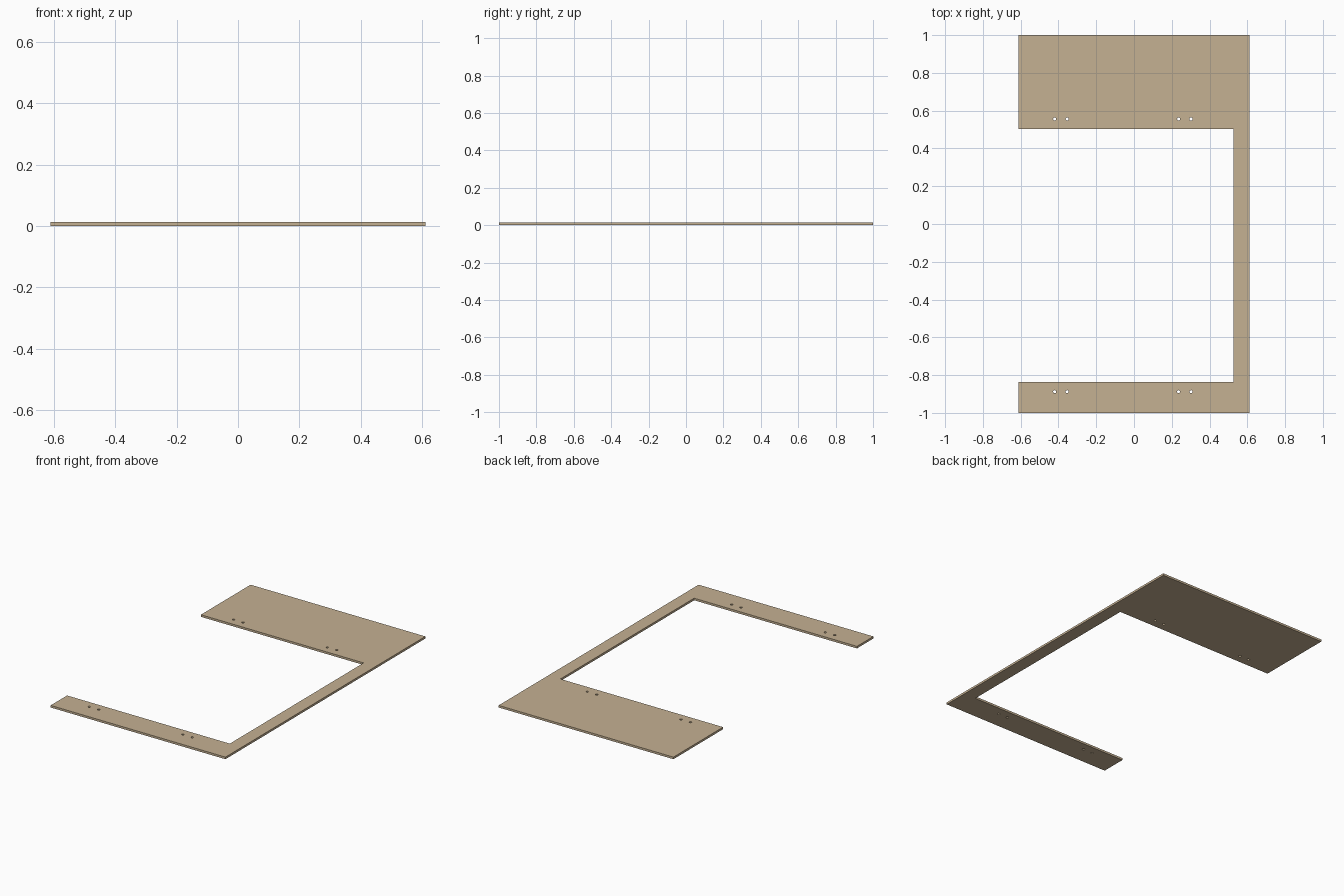
import bpy, bmesh, math

if "Cube" in bpy.data.objects:
    bpy.data.objects.remove(bpy.data.objects["Cube"])

THICK = 0.0135
HOLE_R = 0.008

# Flat profile: wide arm at the back, narrow arm at the front, thin spine on the right
outline = [(-0.612, -1), (0.612, -1), (0.612, 1), (-0.612, 1),
           (-0.612, 0.503), (0.528, 0.503), (0.528, -0.836), (-0.612, -0.836)]

curve = bpy.data.curves.new("bracket_plate_profile", 'CURVE')
curve.dimensions = '2D'
curve.fill_mode = 'BOTH'
curve.extrude = THICK / 2


def add_loop(points):
    s = curve.splines.new('POLY')
    s.points.add(len(points) - 1)
    for p, (x, y) in zip(s.points, points):
        p.co = (x, y, 0, 1)
    s.use_cyclic_u = True


add_loop(outline)

# Two pairs of screw holes along the inner edge of each arm
for y in (0.556, -0.888):
    for x in (-0.42, -0.354, 0.236, 0.302):
        add_loop([(x + HOLE_R * math.cos(a * math.tau / 24),
                   y + HOLE_R * math.sin(a * math.tau / 24)) for a in range(24)])

# Turn the filled profile into a welded solid plate standing on z = 0
tmp = bpy.data.objects.new("profile_helper", curve)
bpy.context.collection.objects.link(tmp)
dg = bpy.context.evaluated_depsgraph_get()
mesh = bpy.data.meshes.new_from_object(tmp.evaluated_get(dg))
bpy.data.objects.remove(tmp)

bm = bmesh.new()
bm.from_mesh(mesh)
bmesh.ops.remove_doubles(bm, verts=bm.verts, dist=1e-5)
bmesh.ops.translate(bm, verts=bm.verts, vec=(0, 0, THICK / 2))
bmesh.ops.recalc_face_normals(bm, faces=bm.faces)
for f in bm.faces:
    f.smooth = False
bm.to_mesh(mesh)
bm.free()

plate = bpy.data.objects.new("bracket_plate", mesh)
bpy.context.collection.objects.link(plate)

# Tan board colour
mat = bpy.data.materials.new("tan_board")
mat.diffuse_color = (0.56, 0.44, 0.29, 1)
mat.use_nodes = True
mat.node_tree.nodes["Principled BSDF"].inputs["Base Color"].default_value = mat.diffuse_color
mesh.materials.clear()
mesh.materials.append(mat)
